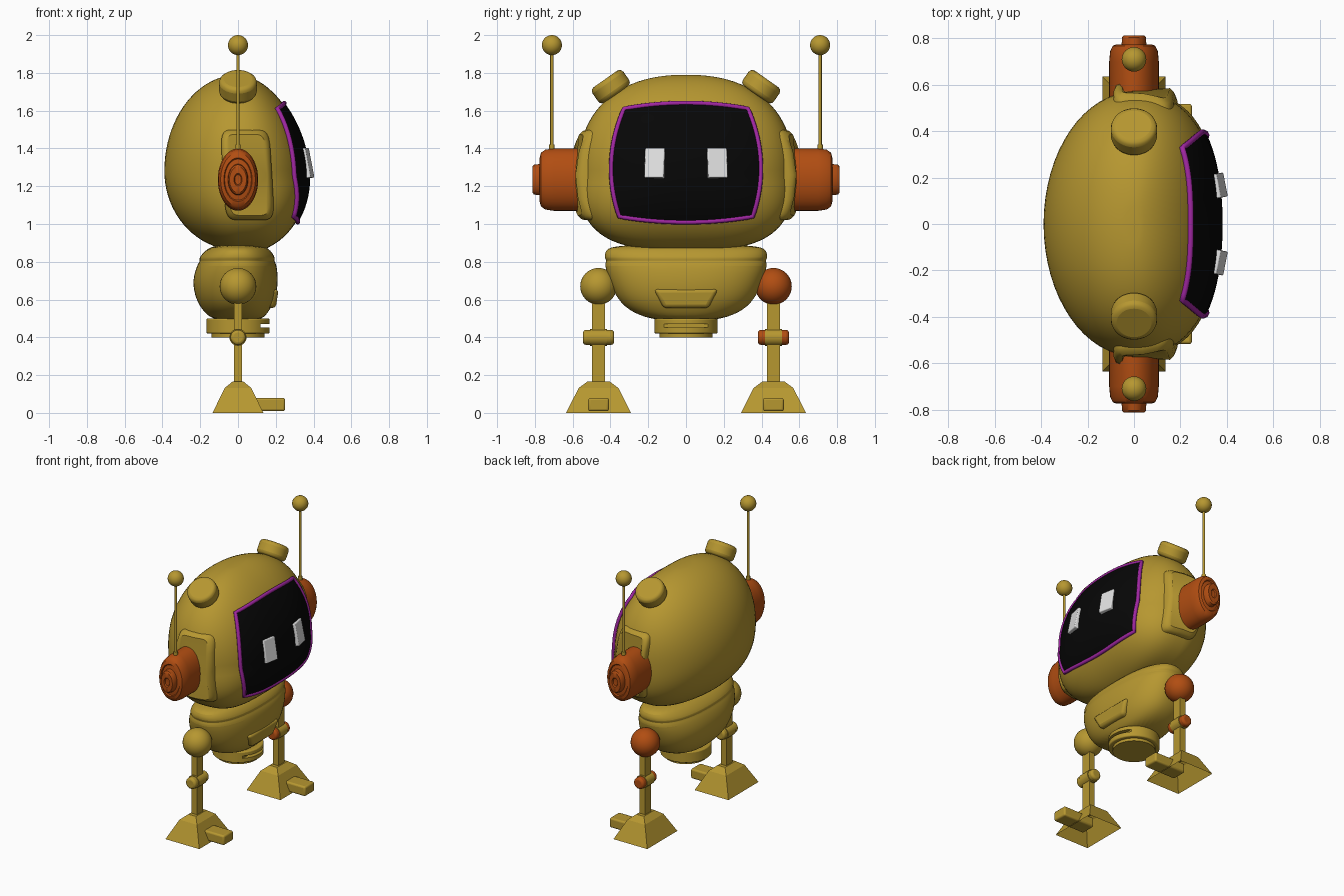
import bpy, bmesh
from math import sin, cos, pi, radians
from mathutils import Matrix, Vector

if "Cube" in bpy.data.objects:
    bpy.data.objects.remove(bpy.data.objects["Cube"])


def material(name, *rgb):
    m = bpy.data.materials.new(name)
    m.use_nodes = True
    m.diffuse_color = (*rgb, 1)
    m.node_tree.nodes["Principled BSDF"].inputs["Base Color"].default_value = (*rgb, 1)
    return m


GOLD = material("gold", .47, .31, .03)
ORANGE = material("burnt orange", .44, .075, .006)
PURPLE = material("purple", .35, .02, .36)
BLACK = material("black", .002, .002, .002)
WHITE = material("white", .75, .75, .75)


def finish(name, bm, mat, bevel=0, subsurf=0, smooth=True, recalc=True):
    if recalc:
        bmesh.ops.recalc_face_normals(bm, faces=bm.faces)
    me = bpy.data.meshes.new(name)
    bm.to_mesh(me)
    bm.free()
    ob = bpy.data.objects.new(name, me)
    bpy.context.collection.objects.link(ob)
    me.materials.append(mat)
    bpy.ops.object.select_all(action='DESELECT')
    ob.select_set(True)
    bpy.context.view_layer.objects.active = ob
    if smooth:
        bpy.ops.object.shade_smooth_by_angle(angle=radians(40))
    if bevel:
        mod = ob.modifiers.new("bevel", 'BEVEL')
        mod.width, mod.segments, mod.limit_method = bevel, 3, 'ANGLE'
    if subsurf:
        mod = ob.modifiers.new("subsurf", 'SUBSURF')
        mod.levels = mod.render_levels = subsurf
    return ob


def loft(rings, caps=(True, True)):
    bm = bmesh.new()
    loops = [[bm.verts.new(p) for p in r] for r in rings]
    n = len(loops[0])
    for a, b in zip(loops, loops[1:]):
        for i in range(n):
            j = (i + 1) % n
            bm.faces.new((a[i], a[j], b[j], b[i]))
    for loop, cap in zip((loops[0], loops[-1]), caps):
        if cap:
            bm.faces.new(loop)
    return bm


def box(center, size):
    bm = bmesh.new()
    bmesh.ops.create_cube(bm, size=1, matrix=Matrix.Translation(center) @ Matrix.Diagonal((*size, 1)))
    return bm


def cylinder(center, r, depth, rot=Matrix(), sides=40):
    bm = bmesh.new()
    bmesh.ops.create_cone(bm, cap_ends=True, segments=sides, radius1=r, radius2=r,
                          depth=depth, matrix=Matrix.Translation(center) @ rot)
    return bm


def ball(center, r):
    bm = bmesh.new()
    bmesh.ops.create_uvsphere(bm, u_segments=32, v_segments=20, radius=r, matrix=Matrix.Translation(center))
    return bm


def arc(t, n):
    return max(0, 1 - abs(t) ** n) ** (1 / n)


def signed_pow(v, p):
    return abs(v) ** p * (1 if v > 0 else -1)


# Head shape: half sizes and front roundness at each height
def head_section(z):
    t = (z - 1.28) / (.51 if z > 1.28 else .42)
    f = (z - 1.25) / (.54 if z > 1.25 else .41)
    back = .39 * arc(t, 2)
    front = .37 * arc(f, 1.8 if f > 0 else 2.1)
    wide = .57 * arc(t, 2.3 if t > 0 else 3)
    return back, front, wide, 2.3 + 1.2 * max(0, -f)


def head_front(y, z):
    _, front, wide, n = head_section(z)
    return front * arc(y / wide, n)


def head_ring(z, count=64):
    back, front, wide, n = head_section(z)
    ring = []
    for i in range(count):
        c, s = cos(2 * pi * i / count), sin(2 * pi * i / count)
        p = 2 / n if c > 0 else 1
        ring.append(((front if c > 0 else back) * signed_pow(c, p), wide * signed_pow(s, p), z))
    return ring


STEPS = 40
heights = [1.325 - .464 * cos(pi * i / STEPS) for i in range(1, STEPS)]
finish("head", loft([head_ring(z) for z in heights]), GOLD)


# Curved face screen, its rim and the eyes
def screen_point(u, v, lift=.012):
    y = u * (.395 - .0125 * v - .055 * v * v)
    z = 1.325 + v * (.285 + .03 * (1 - u * u))
    return Vector((head_front(y, z) + lift, y, z))


N = 24
bm = bmesh.new()
ticks = [2 * i / N - 1 for i in range(N + 1)]
grid = [[bm.verts.new(screen_point(u, v)) for u in ticks] for v in ticks]
for a, b in zip(grid, grid[1:]):
    for i in range(N):
        bm.faces.new((a[i], a[i + 1], b[i + 1], b[i]))
finish("face_screen", bm, BLACK, recalc=False)

edge = [(t, -1) for t in ticks[:-1]] + [(1, t) for t in ticks[:-1]]
edge += [(-u, -v) for u, v in edge]
curve = bpy.data.curves.new("screen_rim", 'CURVE')
curve.dimensions = '3D'
curve.bevel_depth, curve.bevel_resolution = .013, 2
spline = curve.splines.new('POLY')
spline.points.add(len(edge) - 1)
for point, (u, v) in zip(spline.points, edge):
    point.co = (*screen_point(u, v, .009), 1)
spline.use_cyclic_u = True
curve.materials.append(PURPLE)
bpy.context.collection.objects.link(bpy.data.objects.new("screen_rim", curve))

# Body: rows of height, back, front and half width
body_rows = [(.485, .12, .12, .15), (.53, .18, .16, .29), (.6, .225, .2, .365),
             (.7, .245, .215, .41), (.79, .215, .205, .435), (.805, .2, .19, .42),
             (.818, .21, .2, .435), (.86, .175, .175, .43), (.893, .12, .13, .385)]


def body_ring(z, back, front, wide, count=32):
    ring = []
    for i in range(count):
        c, s = cos(2 * pi * i / count), sin(2 * pi * i / count)
        ring.append(((front if c > 0 else back) * signed_pow(c, .85), wide * signed_pow(s, .85), z))
    return ring


finish("body", loft([body_ring(*r) for r in body_rows]), GOLD, subsurf=2)
bm = box((.155, 0, .605), (.12, .34, .1))
for v in bm.verts:
    if v.co.z < .6:
        v.co.y *= .7
        v.co.x -= .015
finish("belly_pouch", bm, GOLD, bevel=.02)

# Round base under the body with a front slot
base = finish("base_ring", cylinder((0, 0, .46), .168, .08), GOLD, bevel=.008)
finish("base_plate", cylinder((0, 0, .415), .14, .03), GOLD)
cutter = finish("slot_cutter", box((.17, 0, .462), (.1, .26, .018)), GOLD, smooth=False)
cutter.hide_render = True
cutter.hide_set(True)
cut = base.modifiers.new("slot", 'BOOLEAN')
cut.operation, cut.object = 'DIFFERENCE', cutter

ear_profile = [(1, .54), (1, .7), (.96, .745), (.86, .768), (.7, .775), (.66, .768),
               (.5, .772), (.48, .805), (.42, .813), (.2, .813), (.16, .805), (.02, .803)]
TO_Y = Matrix.Rotation(pi / 2, 4, 'X')

for side, label, joint in ((1, "left", ORANGE), (-1, "right", GOLD)):
    # Eye tilted to follow the screen
    bm = box((0, 0, 0), (.055, .105, .16))
    bm.transform(Matrix.Translation((.354, side * .163, 1.32))
                 @ Matrix.Rotation(side * radians(11), 4, 'Z') @ Matrix.Rotation(radians(-11), 4, 'Y'))
    finish(label + "_eye", bm, WHITE, bevel=.006)

    # Tilted knob on the crown
    finish(label + "_crown_knob", cylinder((0, side * .398, 1.727), .1, .1,
           Matrix.Rotation(-side * radians(35), 4, 'X')), GOLD, bevel=.025)

    # Curved cheek pad with rounded corners
    rings = []
    for y, grow in ((.46, 0), (.595, 0), (.612, -.008), (.62, -.025)):
        ring = []
        for i in range(48):
            a = 2 * pi * i / 48
            x = .05 + (.13 + grow) * signed_pow(cos(a), .3)
            z = 1.26 + (.24 + grow) * signed_pow(sin(a), .3)
            sink = 1.1 * (z - 1.25) ** 2 + 2.2 * max(0, x - .03) ** 2
            ring.append((x + .06 * (1.26 - z), side * (y - sink), z))
        rings.append(ring)
    finish(label + "_cheek_pad", loft(rings), GOLD)

    # Ear, antenna and tip
    ear = [[(.107 * r * cos(2 * pi * i / 40), side * y, 1.235 + .165 * r * sin(2 * pi * i / 40))
            for i in range(40)] for r, y in ear_profile]
    finish(label + "_ear", loft(ear), ORANGE)
    finish(label + "_antenna", cylinder((0, side * .71, 1.65), .009, .56, sides=12), GOLD)
    finish(label + "_antenna_foot", cylinder((0, side * .71, 1.4), .014, .04, sides=12), GOLD)
    finish(label + "_antenna_tip", ball((0, side * .71, 1.947), .053), GOLD)

    # Leg with hip ball and knee
    leg = side * .463
    finish(label + "_hip", ball((0, leg, .67), .097), joint)
    finish(label + "_leg", box((0, leg, .38), (.044, .068, .5)), GOLD, smooth=False)
    finish(label + "_knee", cylinder((0, leg, .4), .04, .164, TO_Y), joint, bevel=.015)
    finish(label + "_knee_collar", cylinder((0, leg, .4), .045, .088, TO_Y), GOLD)

    # Hollow stepped foot with a toe
    foot = [[(sx * hx, leg + sy * hy, z) for sx, sy in ((1, 1), (-1, 1), (-1, -1), (1, -1))]
            for hx, hy, z in ((.135, .172, 0), (.07, .105, .132), (.03, .06, .165))]
    finish(label + "_foot", loft(foot, (False, True)), GOLD, smooth=False)
    finish(label + "_toe", box((.125, leg, .044), (.25, .11, .07)), GOLD, bevel=.012)
